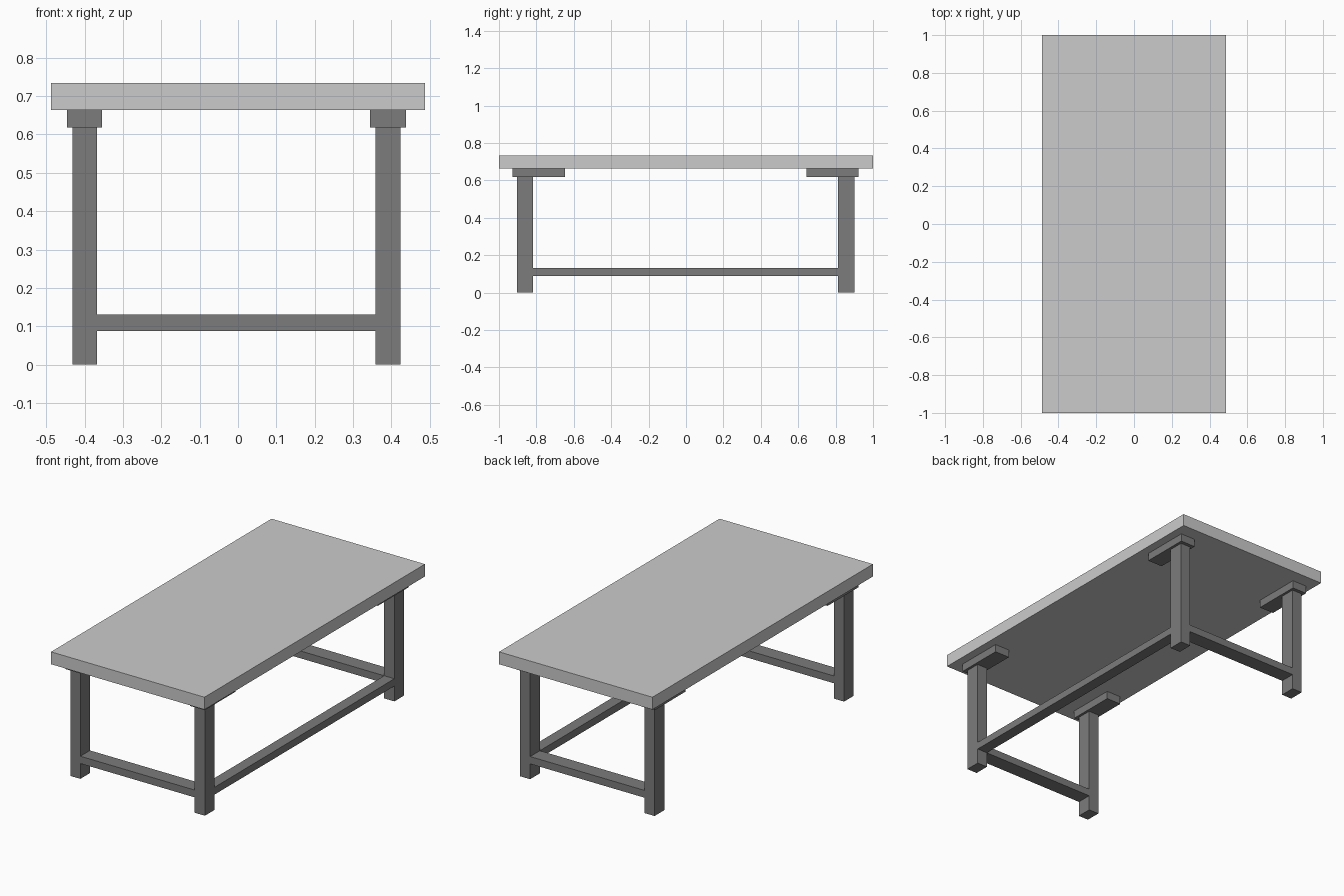
import bpy

if "Cube" in bpy.data.objects:
    bpy.data.objects.remove(bpy.data.objects["Cube"])

dark = bpy.data.materials.new("dark_frame")
dark.diffuse_color = (0.2, 0.2, 0.2, 1.0)
dark.use_nodes = True
dark.node_tree.nodes["Principled BSDF"].inputs["Base Color"].default_value = dark.diffuse_color


def box(name, xr, yr, zr, mat=None):
    """Box spanning the given x, y and z ranges."""
    bpy.ops.mesh.primitive_cube_add(size=1)
    ob = bpy.context.object
    ob.name = name
    spans = (xr, yr, zr)
    for v in ob.data.vertices:
        v.co = [lo if c < 0 else hi for c, (lo, hi) in zip(v.co, spans)]
    if mat:
        ob.data.materials.append(mat)
    return ob


# Table top
TOP_Z = 0.663
box("table_top", (-0.487, 0.487), (-1, 1), (TOP_Z, 0.734))

# Leg and mounting pad footprints
LEG_H = 0.618
leg_x = {"left": (-0.432, -0.368), "right": (0.358, 0.423)}
leg_y = {"front": (-0.904, -0.817), "back": (0.814, 0.902)}
pad_x = {"left": (-0.446, -0.354), "right": (0.344, 0.438)}
pad_y = {"front": (-0.927, -0.648), "back": (0.643, 0.922)}

# Four legs, each with a flat pad under the top
for end in leg_y:
    for side in leg_x:
        box(f"{end}_{side}_leg", leg_x[side], leg_y[end], (0, LEG_H), dark)
        box(f"{end}_{side}_pad", pad_x[side], pad_y[end], (LEG_H, TOP_Z), dark)

# Low stretchers: one at each end, one along the right side only
bar_z = (0.088, 0.13)
for end in leg_y:
    box(f"{end}_stretcher", (leg_x["left"][1], leg_x["right"][0]), leg_y[end], bar_z, dark)
box("right_stretcher", leg_x["right"], (leg_y["front"][1], leg_y["back"][0]), bar_z, dark)
